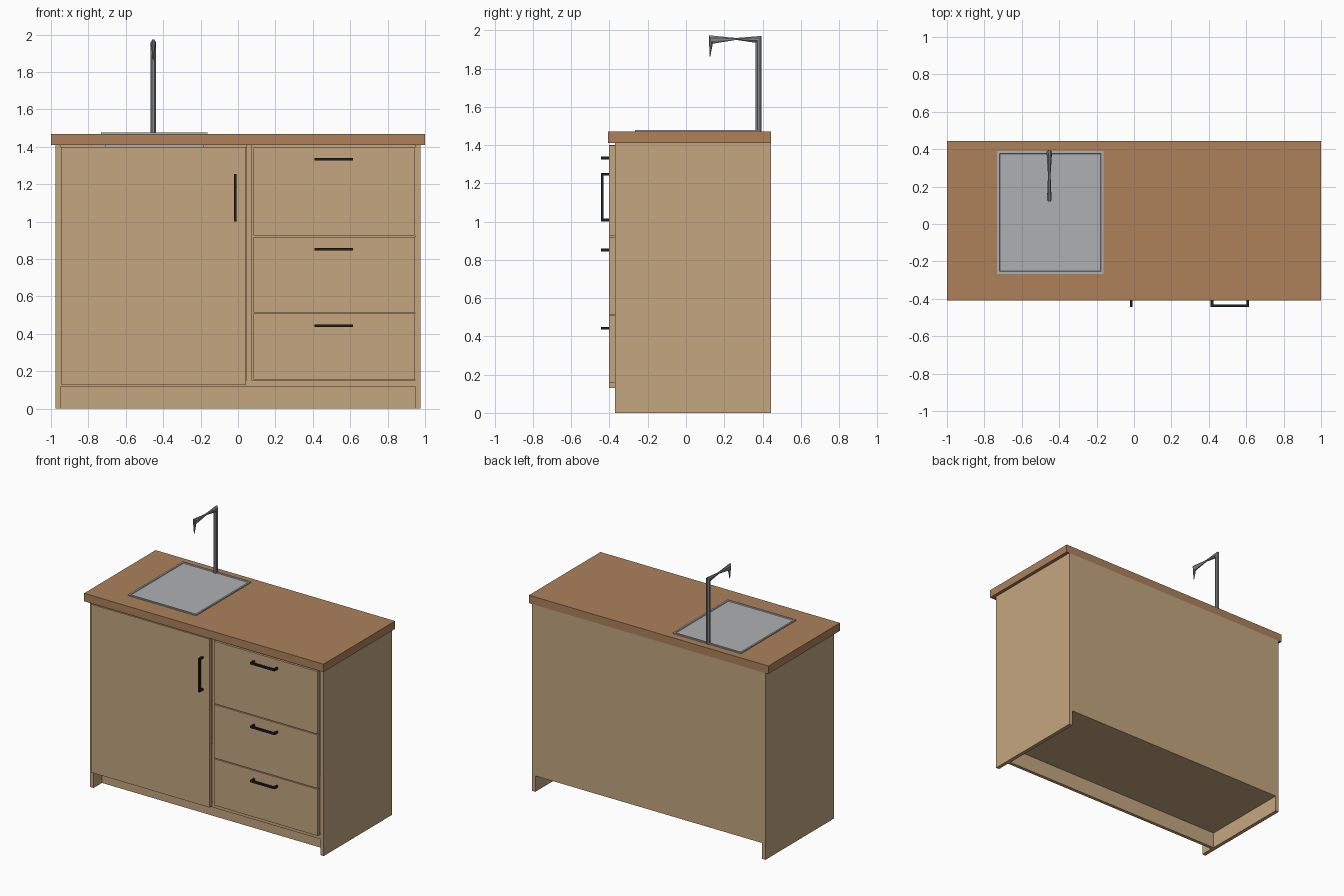
import bpy, bmesh, math

if "Cube" in bpy.data.objects:
    bpy.data.objects.remove(bpy.data.objects["Cube"])


def material(name, rgb):
    m = bpy.data.materials.new(name)
    lin = [(c / 255 / 12.92) if c < 11 else ((c / 255 + 0.055) / 1.055) ** 2.4 for c in rgb]
    m.diffuse_color = (*lin, 1)
    m.use_nodes = True
    m.node_tree.nodes["Principled BSDF"].inputs["Base Color"].default_value = m.diffuse_color
    return m


OAK = material("light_oak", (196, 166, 127))
TOP = material("brown_worktop", (173, 129, 91))
STEEL = material("brushed_steel", (174, 176, 178))
CHROME = material("grey_metal", (132, 134, 137))
BLACK = material("black_metal", (24, 32, 35))


def finish(name, bm, mat):
    bmesh.ops.recalc_face_normals(bm, faces=bm.faces)
    me = bpy.data.meshes.new(name)
    bm.to_mesh(me)
    bm.free()
    me.materials.append(mat)
    ob = bpy.data.objects.new(name, me)
    bpy.context.collection.objects.link(ob)
    return ob


def add_box(bm, x, y, z):
    vs = bmesh.ops.create_cube(bm, size=1)["verts"]
    for v in vs:
        v.co = [a + (b - a) * (c + 0.5) for (a, b), c in zip((x, y, z), v.co)]
    return vs


def box(name, x, y, z, mat):
    bm = bmesh.new()
    add_box(bm, x, y, z)
    return finish(name, bm, mat)


FRONT, BACK = -0.37, 0.445

# Carcass
for side, x in (("left", (-0.975, -0.947)), ("right", (0.947, 0.975))):
    box(side + "_side_panel", x, (FRONT, BACK), (0, 1.41), OAK)
box("back_panel", (-0.947, 0.947), (0.425, BACK), (0.12, 1.41), OAK)
box("bottom_panel", (-0.947, 0.947), (FRONT, 0.425), (0.12, 0.15), OAK)
box("divider_panel", (0.045, 0.075), (FRONT, 0.425), (0.15, 1.41), OAK)
box("toe_kick", (-0.947, 0.947), (-0.27, -0.245), (0, 0.12), OAK)
box("worktop", (-1, 1), (-0.408, BACK), (1.41, 1.47), TOP)

# Door and drawer fronts
box("door", (-0.947, 0.043), (-0.402, FRONT), (0.13, 1.4), OAK)
drawers = (("lower", 0.157, 0.508, 0.443), ("middle", 0.515, 0.918, 0.852), ("upper", 0.925, 1.397, 1.333))


def handle(name, centre, length, vertical):
    """Square bar on two posts."""
    cx, cz = centre
    t, h = 0.007, length / 2
    bm = bmesh.new()
    parts = [((-h, h), (-0.445, -0.431))]
    parts += [((s * h - (t * 2 if s > 0 else 0), s * h + (t * 2 if s < 0 else 0)), (-0.431, -0.402)) for s in (-1, 1)]
    for along, y in parts:
        if vertical:
            add_box(bm, (cx - t, cx + t), y, [cz + a for a in along])
        else:
            add_box(bm, [cx + a for a in along], y, (cz - t, cz + t))
    finish(name, bm, BLACK)


for label, z0, z1, hz in drawers:
    box(label + "_drawer_front", (0.083, 0.945), (-0.402, FRONT), (z0, z1), OAK)
    handle(label + "_drawer_handle", (0.513, hz), 0.206, False)
handle("door_handle", (-0.015, 1.128), 0.254, True)

# Sink plate with bevelled rim and a slight recess, plus basin underside
bm = bmesh.new()
add_box(bm, (-0.733, -0.163), (-0.267, 0.39), (1.468, 1.478))
top = [f for f in bm.faces if f.normal.z > 0.9 or f.calc_center_median().z > 1.477]
bmesh.ops.inset_region(bm, faces=top, thickness=0.018, depth=0)
bmesh.ops.inset_region(bm, faces=top, thickness=0.004, depth=-0.005)
finish("sink", bm, STEEL)
box("sink_basin_underside", (-0.71, -0.185), (-0.245, 0.35), (1.4, 1.45), STEEL)

# Tap: eight-sided rings (centre y, z, in-plane half vector y, z, half width)
rings = [(0.38, 1.47, 0.016, 0, 0.014), (0.38, 1.953, 0.016, 0.018, 0.014),
         (0.262, 1.955, 0, 0.005, 0.007), (0.13, 1.952, -0.01, 0.022, 0.012),
         (0.125, 1.862, -0.002, 0, 0.002)]
bm = bmesh.new()
loops = []
for cy, cz, dy, dz, w in rings:
    loop = []
    for i in range(8):
        a = math.pi / 4 * (i + 0.5)
        c, s = math.cos(a) / math.cos(math.pi / 8), math.sin(a) / math.cos(math.pi / 8)
        loop.append(bm.verts.new((-0.453 + w * s, cy + dy * c, cz + dz * c)))
    loops.append(loop)
for a, b in zip(loops, loops[1:]):
    for i in range(8):
        j = (i + 1) % 8
        bm.faces.new((a[i], a[j], b[j], b[i]))
bm.faces.new(loops[0])
bm.faces.new(loops[-1])
finish("tap", bm, CHROME)
